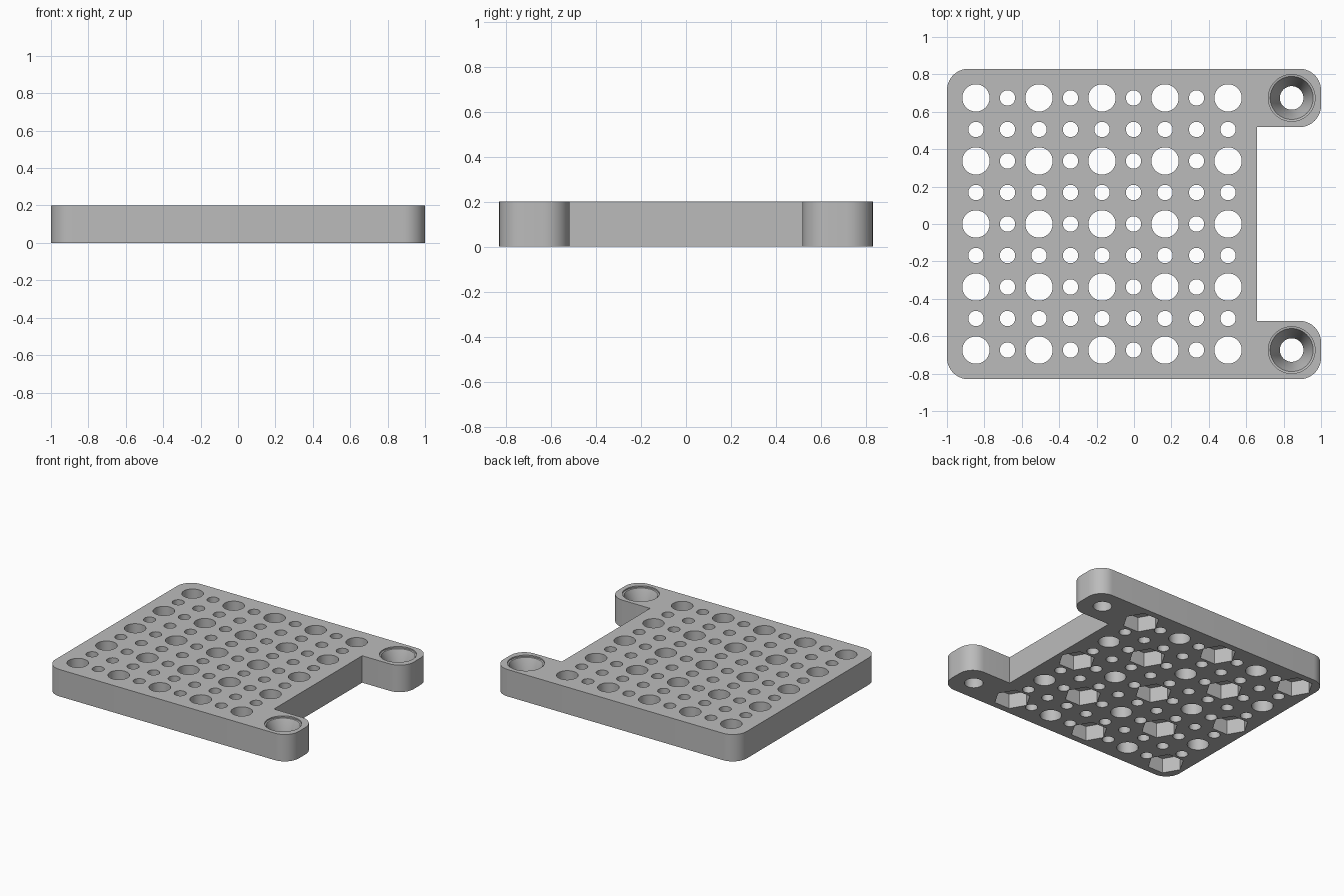
import bpy, bmesh
from math import pi, cos, sin, radians

THICK = 0.2
PITCH = 0.1685
X0, Y0 = -0.845, -0.674       # first hole of the grid
TAB_X, TAB_Y = 0.843, 0.674   # screw hole in each tab

old = bpy.data.objects.get("Cube")
if old:
    bpy.data.objects.remove(old, do_unlink=True)

grey = bpy.data.materials.new("mid grey")
grey.use_nodes = True
colour = (0.5, 0.5, 0.5, 1)
grey.diffuse_color = colour
grey.node_tree.nodes["Principled BSDF"].inputs["Base Color"].default_value = colour


def make_object(name, bm):
    bmesh.ops.recalc_face_normals(bm, faces=bm.faces[:])
    mesh = bpy.data.meshes.new(name)
    bm.to_mesh(mesh)
    bm.free()
    mesh.materials.append(grey)
    obj = bpy.data.objects.new(name, mesh)
    bpy.context.collection.objects.link(obj)
    return obj


def add_turned(bm, x, y, profile, sides):
    """Closed solid made from (radius, z) rings around a vertical axis."""
    rings = []
    for r, z in profile:
        rings.append([bm.verts.new((x + r * cos(2 * pi * k / sides),
                                    y + r * sin(2 * pi * k / sides), z))
                      for k in range(sides)])
    for a, b in zip(rings, rings[1:]):
        for k in range(sides):
            n = (k + 1) % sides
            bm.faces.new((a[k], a[n], b[n], b[k]))
    bm.faces.new(rings[0])
    bm.faces.new(rings[-1])


def arc(cx, cy, r, start, steps=10):
    """Quarter turn of a rounded corner, counter-clockwise."""
    return [(cx + r * cos(radians(start + 90 * k / steps)),
             cy + r * sin(radians(start + 90 * k / steps))) for k in range(steps + 1)]


# Plate outline: rounded rectangle with two tabs around a square notch
R, W, D, NOTCH_X, NOTCH_Y = 0.115, 1.0, 0.83, 0.658, 0.518
outline = (arc(-W + R, -D + R, R, 180) + arc(W - R, -D + R, R, 270)
           + arc(W - R, -NOTCH_Y - R, R, 0)
           + [(NOTCH_X, -NOTCH_Y), (NOTCH_X, NOTCH_Y)]
           + arc(W - R, NOTCH_Y + R, R, 270) + arc(W - R, D - R, R, 0)
           + arc(-W + R, D - R, R, 90))
bm = bmesh.new()
base = bm.faces.new([bm.verts.new((x, y, 0)) for x, y in outline])
up = bmesh.ops.extrude_face_region(bm, geom=[base])["geom"]
bmesh.ops.translate(bm, vec=(0, 0, THICK),
                    verts=[v for v in up if isinstance(v, bmesh.types.BMVert)])
plate = make_object("perforated_plate", bm)

# Cutters: round holes through the plate, hexagonal nut pockets underneath
holes, pockets = bmesh.new(), bmesh.new()
for i in range(9):
    for j in range(9):
        x, y = X0 + i * PITCH, Y0 + j * PITCH
        large = i % 2 == 0 and j % 2 == 0
        r = 0.073 if large else 0.041
        add_turned(holes, x, y, [(r, -0.1), (r, THICK + 0.1)], 32)
        if large and (i + j) % 4 == 0:
            add_turned(pockets, x, y, [(0.125, -0.1), (0.125, 0.11)], 6)

# Countersunk screw holes in the tabs
sink = [(0.063, -0.1), (0.063, 0.06), (0.115, 0.188), (0.125, 0.19), (0.125, THICK + 0.1)]
for side in (-1, 1):
    add_turned(holes, TAB_X, side * TAB_Y, sink, 48)

cutters = [make_object("hole_cutter", holes), make_object("pocket_cutter", pockets)]
bpy.ops.object.select_all(action="DESELECT")
plate.select_set(True)
bpy.context.view_layer.objects.active = plate
for cutter in cutters:
    cutter.hide_render = True
    mod = plate.modifiers.new("cut", "BOOLEAN")
    mod.operation = "DIFFERENCE"
    mod.solver = "EXACT"
    mod.object = cutter
    bpy.ops.object.modifier_apply(modifier=mod.name)
for cutter in cutters:
    bpy.data.objects.remove(cutter, do_unlink=True)

bpy.ops.object.shade_smooth_by_angle(angle=radians(30))
